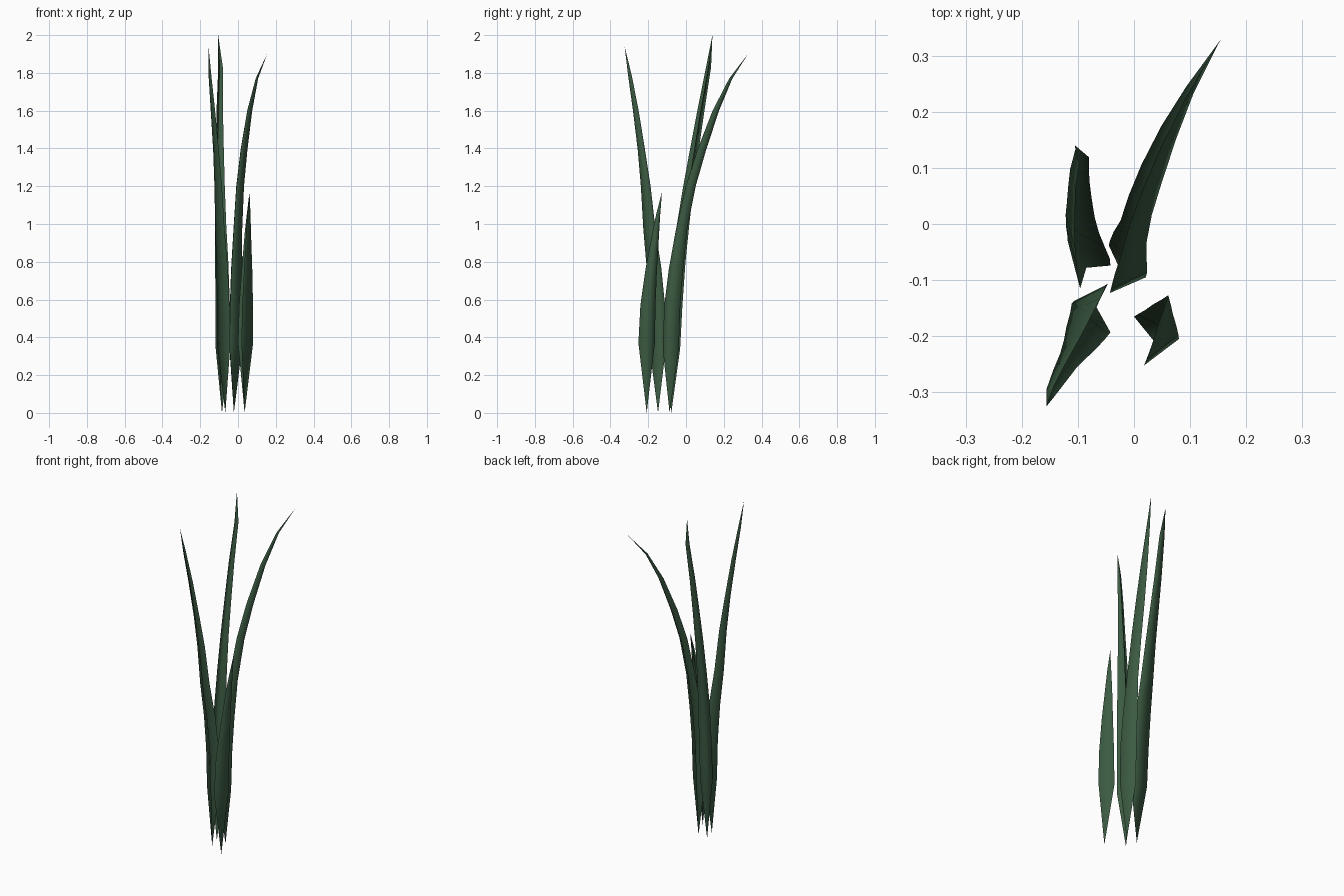
import bpy
import bmesh

green = bpy.data.materials.new("leaf_green")
green.diffuse_color = (0.045, 0.105, 0.055, 1)


def leaf(name, section, path):
    """Open V-shaped blade: section = edge, midrib, edge offsets; path = (x, y, z, scale)."""
    bm = bmesh.new()
    rings = []
    for x, y, z, s in path:
        if s == 0:
            rings.append([bm.verts.new((x, y, z))] * 3)
        else:
            rings.append([bm.verts.new((x + s * dx, y + s * dy, z)) for dx, dy in section])
    for a, b in zip(rings, rings[1:]):
        for i in range(2):
            corners = list(dict.fromkeys((b[i], b[i + 1], a[i + 1], a[i])))
            bm.faces.new(corners)
    for f in bm.faces:
        f.smooth = True
    me = bpy.data.meshes.new(name)
    bm.to_mesh(me)
    bm.free()
    ob = bpy.data.objects.new(name, me)
    me.materials.append(green)
    bpy.context.collection.objects.link(ob)


# Strongly arching leaf
leaf("arching_leaf", [(-.023, .047), (.043, -.01), (-.021, -.038)], [
    (-.022, -.087, 0, 0), (-.022, -.085, .34, 1), (-.02, -.077, .57, 1),
    (-.016, -.057, .76, .9), (-.008, -.027, .97, .7), (.005, .022, 1.2, .62),
    (.026, .08, 1.39, .55), (.058, .156, 1.6, .4), (.098, .236, 1.77, .2),
    (.154, .328, 1.9, 0)])

# Tallest leaf, leaning back
leaf("tall_leaf", [(-.011, -.038), (-.033, .046), (.043, .003)], [
    (-.085, -.078, 0, 0), (-.085, -.077, .34, 1), (-.086, -.065, .57, 1),
    (-.091, -.045, .8, .92), (-.096, -.018, 1.0, .78), (-.098, .01, 1.2, .65),
    (-.099, .043, 1.4, .55), (-.099, .077, 1.6, .45), (-.094, .118, 1.83, .32),
    (-.105, .14, 2.0, 0)])

# Leaf leaning forward
leaf("front_leaf", [(.025, -.045), (-.041, .01), (.02, .041)], [
    (-.067, -.148, 0, 0), (-.067, -.148, .34, 1), (-.07, -.152, .57, 1),
    (-.077, -.168, .77, .9), (-.09, -.192, .97, .75), (-.1, -.212, 1.2, .6),
    (-.113, -.235, 1.39, .45), (-.13, -.265, 1.6, .35), (-.147, -.297, 1.79, .22),
    (-.156, -.325, 1.94, 0)])

# Short leaf
leaf("short_leaf", [(-.035, .042), (.045, .002), (-.017, -.045)], [
    (.035, -.208, 0, 0), (.035, -.207, .37, 1), (.038, -.2, .57, .92),
    (.044, -.183, .76, .7), (.05, -.16, .95, .42), (.055, -.147, 1.05, .25),
    (.061, -.127, 1.17, 0)])
